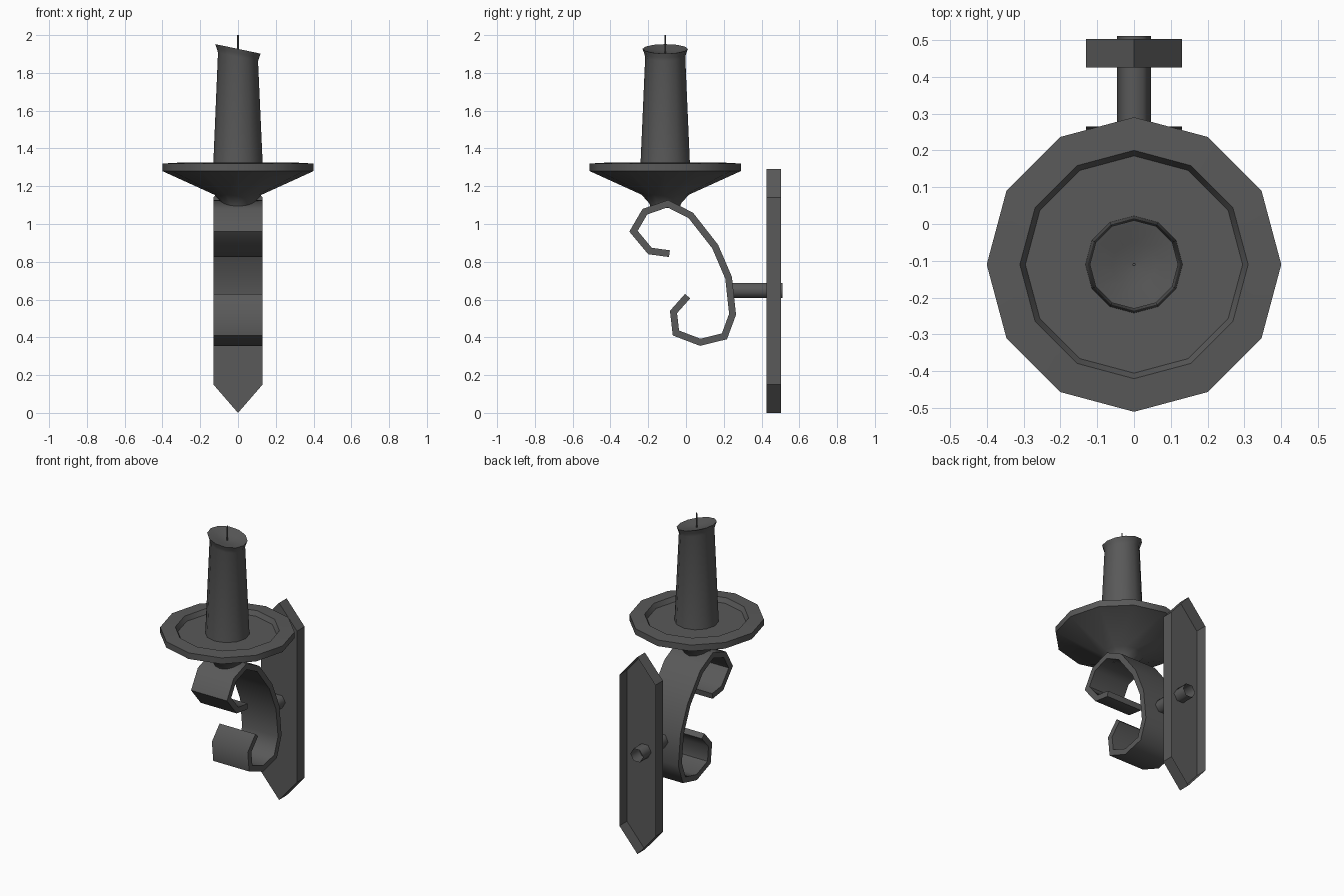
import bpy, bmesh, math
from mathutils import Vector

cube = bpy.data.objects.get("Cube")
if cube:
    bpy.data.objects.remove(cube, do_unlink=True)

iron = bpy.data.materials.new("dark grey")
iron.use_nodes = True
GREY = (0.1, 0.1, 0.1, 1)
iron.diffuse_color = GREY
iron.node_tree.nodes["Principled BSDF"].inputs["Base Color"].default_value = GREY

AXIS_Y = -0.11      # candle and dish centre
HALF = 0.13         # half width of the scroll and the wall plate


def finish(name, bm, angle):
    bmesh.ops.recalc_face_normals(bm, faces=bm.faces)
    mesh = bpy.data.meshes.new(name)
    bm.to_mesh(mesh)
    bm.free()
    mesh.materials.append(iron)
    obj = bpy.data.objects.new(name, mesh)
    bpy.context.collection.objects.link(obj)
    bpy.ops.object.select_all(action="DESELECT")
    obj.select_set(True)
    bpy.context.view_layer.objects.active = obj
    bpy.ops.object.shade_smooth_by_angle(angle=math.radians(angle))
    return obj


def lathe(name, profile, sides, angle=40, slant_from=None):
    """Turn (radius, z) points about the candle axis; optionally slant the top."""
    bm = bmesh.new()
    rings = []
    for r, z in profile:
        ring = []
        for i in range(sides):
            a = math.tau * i / sides
            x, y = r * math.cos(a), r * math.sin(a)
            slant = -0.21 * x if slant_from and z >= slant_from else 0
            ring.append(bm.verts.new((x, y + AXIS_Y, z + slant)))
        rings.append(ring)
    for low, high in zip(rings, rings[1:]):
        for i in range(sides):
            j = (i + 1) % sides
            bm.faces.new((low[i], low[j], high[j], high[i]))
    bm.faces.new(rings[0])
    bm.faces.new(rings[-1])
    return finish(name, bm, angle)


def skin(bm, a, b, closed=True):
    n = len(a)
    for i in range(n if closed else n - 1):
        j = (i + 1) % n
        bm.faces.new((a[i], a[j], b[j], b[i]))


# Drip dish with a sunken middle
lathe("drip_dish", [(0.075, 1.085), (0.085, 1.11), (0.125, 1.155), (0.4, 1.28),
                    (0.4, 1.32), (0.31, 1.325), (0.295, 1.295)], 12)

# Candle with a flared, slanted lip and hollowed top
lathe("candle", [(0.132, 1.29), (0.106, 1.885), (0.112, 1.905), (0.12, 1.927),
                 (0.108, 1.925), (0.06, 1.912), (0.01, 1.905)], 12, 50, 1.8)
lathe("wick", [(0.005, 1.89), (0.004, 2.0)], 6)

# Scroll bracket: a strip of even thickness following the outer path
path = [Vector(p) for p in [
    (-0.09, 0.825), (-0.2, 0.84), (-0.3, 0.96), (-0.23, 1.08), (-0.095, 1.127),
    (0.037, 1.06), (0.17, 0.89), (0.243, 0.72), (0.265, 0.52), (0.217, 0.39),
    (0.074, 0.355), (-0.07, 0.41), (-0.085, 0.54), (-0.005, 0.63)]]
THICK = 0.036
inner = []
for i, p in enumerate(path):
    before = (p - path[i - 1]).normalized() if i else None
    after = (path[i + 1] - p).normalized() if i < len(path) - 1 else before
    before = before or after
    n1, n2 = Vector((before.y, -before.x)), Vector((after.y, -after.x))
    mid = (n1 + n2).normalized()
    inner.append(p + mid * THICK / mid.dot(n1))
bm = bmesh.new()
sides = [[[bm.verts.new((x, p.x, p.y)) for p in line] for line in (path, inner)]
         for x in (-HALF, HALF)]
(lo, li), (ro, ri) = sides
for a, b in ((lo, ro), (li, ri), (lo, li), (ro, ri)):
    skin(bm, a, b, closed=False)
for end in (0, -1):
    bm.faces.new((lo[end], li[end], ri[end], ro[end]))
finish("scroll_bracket", bm, 60)

# Pointed wall plate, open at the back
outline = [(0, 0), (HALF, 0.15), (HALF, 1.14), (0, 1.29), (-HALF, 1.14), (-HALF, 0.15)]
bm = bmesh.new()
front, back = [[bm.verts.new((x, y, z)) for x, z in outline] for y in (0.425, 0.503)]
bm.faces.new(front)
skin(bm, front, back)
finish("wall_plate", bm, 20)

# Six-sided rod joining scroll and plate, open at the back
bm = bmesh.new()
ends = []
for y in (0.235, 0.51):
    ends.append([bm.verts.new((0.046 * math.cos(math.tau * i / 6), y,
                               0.648 + 0.046 * math.sin(math.tau * i / 6)))
                 for i in range(6)])
bm.faces.new(ends[0])
skin(bm, *ends)
finish("mounting_rod", bm, 70)
